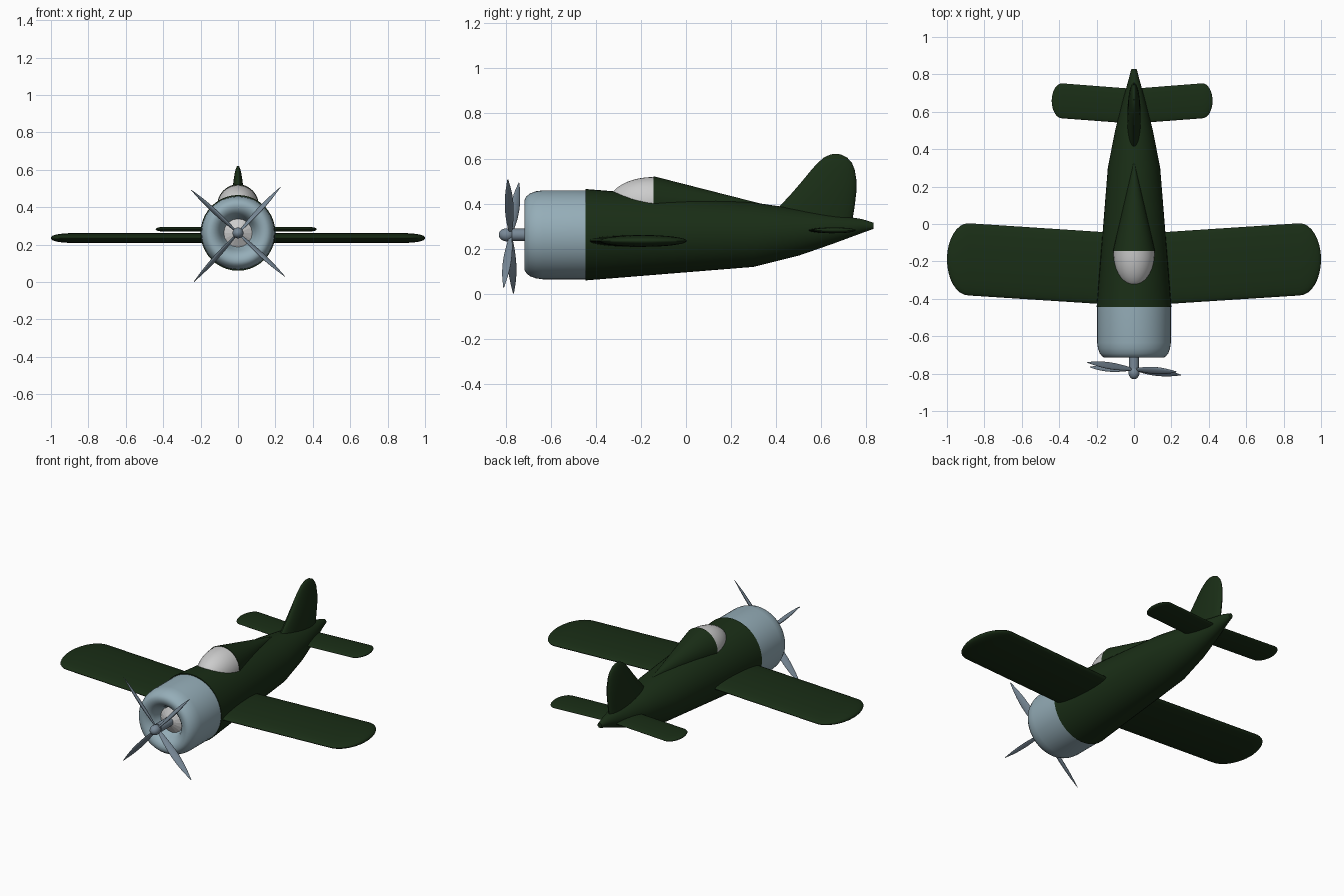
import bpy, bmesh
from math import sin, cos, pi
from mathutils import Vector, Matrix

if "Cube" in bpy.data.objects:
    bpy.data.objects.remove(bpy.data.objects["Cube"])


def material(name, rgb):
    m = bpy.data.materials.new(name)
    m.diffuse_color = (*rgb, 1)
    m.use_nodes = True
    m.node_tree.nodes["Principled BSDF"].inputs["Base Color"].default_value = m.diffuse_color
    return m


GREEN = material("dark_green", (0.010, 0.027, 0.008))
COWL = material("blue_grey", (0.30, 0.42, 0.48))
STEEL = material("steel", (0.19, 0.25, 0.31))
AXIS_Z = 0.262


def finish(name, bm, mat=None, angle=35):
    bmesh.ops.recalc_face_normals(bm, faces=bm.faces)
    me = bpy.data.meshes.new(name)
    bm.to_mesh(me)
    bm.free()
    ob = bpy.data.objects.new(name, me)
    bpy.context.collection.objects.link(ob)
    if mat:
        me.materials.append(mat)
    bpy.ops.object.select_all(action='DESELECT')
    ob.select_set(True)
    bpy.context.view_layer.objects.active = ob
    bpy.ops.object.shade_smooth_by_angle(angle=angle * pi / 180)
    return ob


def loft(name, rings, mat=None, angle=35):
    """Skin a list of equal-length point rings and cap both ends."""
    bm = bmesh.new()
    vs = [[bm.verts.new(p) for p in r] for r in rings]
    n = len(vs[0])
    for a, b in zip(vs, vs[1:]):
        for i in range(n):
            j = (i + 1) % n
            bm.faces.new((a[i], a[j], b[j], b[i]))
    bm.faces.new(vs[0])
    bm.faces.new(vs[-1])
    return finish(name, bm, mat, angle)


def ellipse(center, u, v, n=32):
    c, u, v = Vector(center), Vector(u), Vector(v)
    return [c + u * cos(2 * pi * i / n) + v * sin(2 * pi * i / n) for i in range(n)]


def y_ring(y, rx, z0, z1, n=40):
    return ellipse((0, y, (z0 + z1) / 2), (rx, 0, 0), (0, 0, (z1 - z0) / 2), n)


def lathe(name, profile, mat=None, n=40, angle=35):
    return loft(name, [y_ring(y, r, AXIS_Z - r, AXIS_Z + r, n) for r, y in profile], mat, angle)


def panel(name, root, tip, x_tip, cap, z, thick, offset=0):
    """Full-span flying surface: straight panels with rounded ends."""
    half = [(0, *root, 1)]
    mid, chord = (tip[0] + tip[1]) / 2, (tip[1] - tip[0]) / 2
    for k in range(9):
        a = min(k / 8 * pi / 2, 1.54)
        half.append((x_tip - cap + cap * sin(a), mid - chord * cos(a), mid + chord * cos(a), cos(a) ** 0.8))
    stations = [(-x, a, b, t) for x, a, b, t in reversed(half[1:])] + half
    rings = [ellipse((x + offset, (a + b) / 2, z), (0, (b - a) / 2, 0), (0, 0, thick * t))
             for x, a, b, t in stations]
    return loft(name, rings, GREEN)


# Fuselage
loft("fuselage", [y_ring(*s) for s in (
    (-0.445, 0.200, 0.060, 0.465), (0.30, 0.140, 0.120, 0.405), (0.50, 0.101, 0.170, 0.376),
    (0.65, 0.063, 0.222, 0.352), (0.78, 0.027, 0.270, 0.332), (0.83, 0.014, 0.288, 0.316))], GREEN)

# Engine cowling with recessed intake
lathe("engine_cowling", [
    (0.197, -0.44), (0.197, -0.635), (0.193, -0.665), (0.183, -0.692), (0.170, -0.708),
    (0.157, -0.715), (0.140, -0.715), (0.122, -0.708), (0.105, -0.692), (0.092, -0.67),
    (0.083, -0.645), (0.070, -0.62)], COWL, 48, 40)

# Engine face: faceted shallow cone inside the intake
bm = bmesh.new()
bmesh.ops.create_cone(bm, segments=16, radius1=0.076, radius2=0.02, depth=0.03, cap_ends=True,
                      matrix=Matrix.Translation((0, -0.65, AXIS_Z)) @ Matrix.Rotation(pi / 2, 4, 'X'))
finish("engine_face", bm, None, 5)

# Propeller shaft and rounded hub
lathe("propeller_shaft", [(0.027, -0.63), (0.027, -0.772)], STEEL, 24)
lathe("propeller_hub", [(0.029 * cos(a), -0.795 - 0.035 * sin(a))
                        for a in [(-1.5 + 3.0 * k / 12) for k in range(13)]], STEEL, 24)

# Propeller blades: pitched leaf shapes running from hub to tip
hub = Vector((0, -0.777, AXIS_Z))
tips = [(-0.25, -0.74, 0.492), (0.227, -0.79, 0.507), (-0.235, -0.765, 0.002), (0.25, -0.808, 0.03)]
for i, tip in enumerate(tips):
    axis = Vector(tip) - hub
    d = axis.normalized()
    tangent = d.cross(Vector((0, 1, 0))).normalized()
    normal = tangent.cross(d)
    chord = tangent * cos(1.05) + normal * sin(1.05)
    flat = d.cross(chord)
    rings = []
    for k in range(13):
        t = k / 12
        w = 0.006 + 0.016 * sin(pi * min(t * 1.0, 1)) if t < 0.5 else 0.022 * max(cos((t - 0.5) * pi), 0.06) ** 0.8
        rings.append(ellipse(hub + axis * t, chord * w, flat * w * 0.38, 16))
    loft(f"propeller_blade_{i + 1}", rings, STEEL)

# Canopy: front half of an ellipsoid
loft("canopy", [y_ring(-0.145 - 0.197 * sin(a), 0.11 * cos(a), 0.405 - 0.113 * cos(a), 0.405 + 0.113 * cos(a))
                for a in [1.55 * k / 12 for k in range(13)]])

# Rear fairing tapering from the canopy into the spine
loft("canopy_fairing", [y_ring(-0.145, 0.112, 0.29, 0.522), y_ring(0.325, 0.004, 0.396, 0.402)], GREEN)

# Wings and tailplane
panel("wings", (-0.439, -0.054), (-0.382, 0.004), 1.0, 0.115, 0.235, 0.026)
panel("tailplane", (0.537, 0.723), (0.565, 0.752), 0.43, 0.055, 0.282, 0.013, -0.01)

# Tail fin: height, leading edge, trailing edge, half thickness
fin = [(0.30, 0.34, 0.733, 0.036), (0.385, 0.412, 0.747, 0.036), (0.45, 0.472, 0.755, 0.033),
       (0.50, 0.515, 0.756, 0.029), (0.55, 0.556, 0.748, 0.023), (0.58, 0.583, 0.736, 0.018),
       (0.605, 0.612, 0.714, 0.012), (0.618, 0.640, 0.688, 0.006), (0.621, 0.658, 0.670, 0.002)]
loft("tail_fin", [ellipse((0, (a + b) / 2, z), (t, 0, 0), (0, (b - a) / 2, 0)) for z, a, b, t in fin], GREEN)
